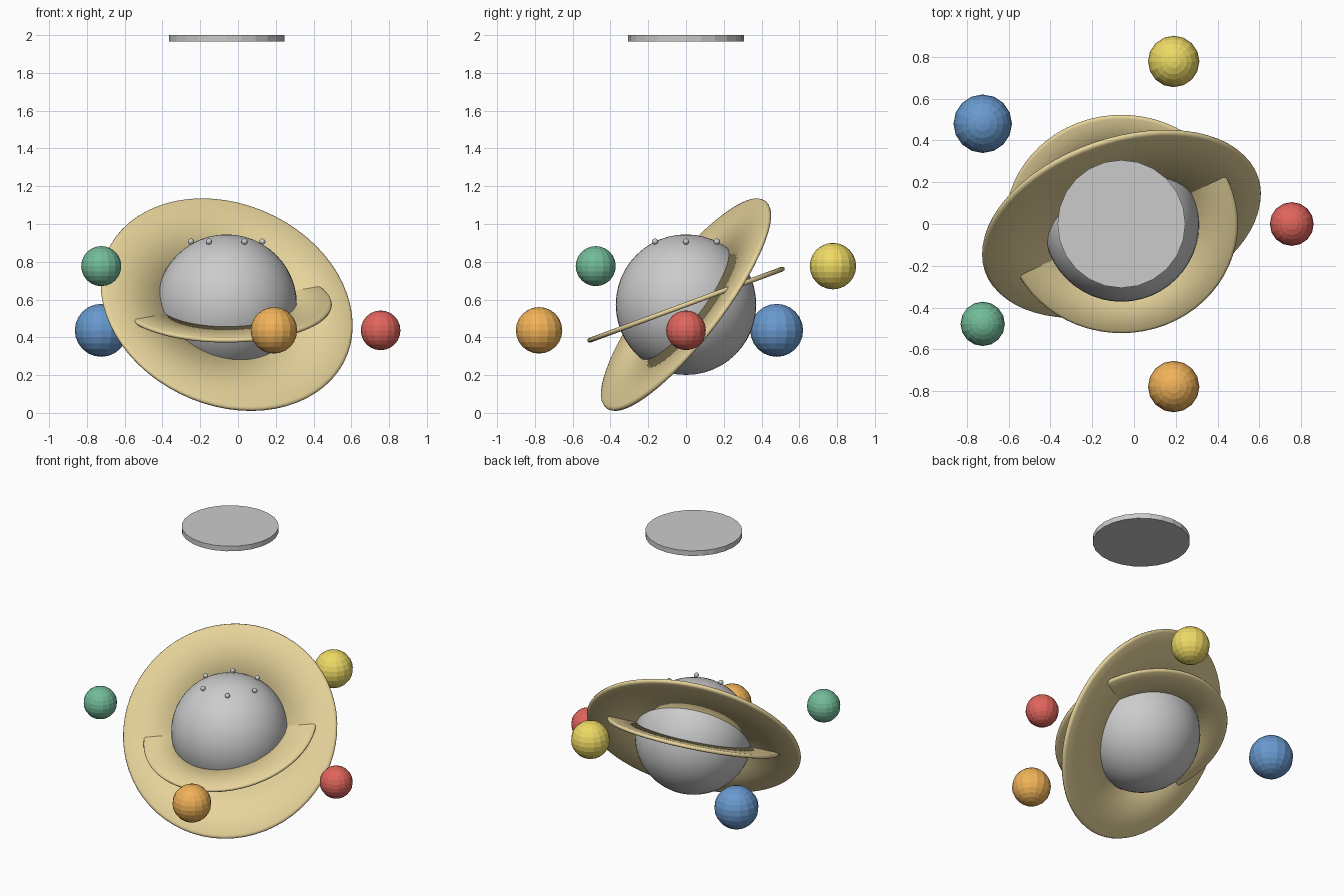
import bpy, math
from mathutils import Vector

if "Cube" in bpy.data.objects:
    bpy.data.objects.remove(bpy.data.objects["Cube"])

CENTRE = Vector((-0.06, 0, 0.573))


def material(name, rgb):
    m = bpy.data.materials.new(name)
    m.diffuse_color = (*rgb, 1)
    m.use_nodes = True
    m.node_tree.nodes["Principled BSDF"].inputs["Base Color"].default_value = m.diffuse_color
    return m


def finish(name, mat=None, smooth=False):
    ob = bpy.context.object
    ob.name = name
    if mat:
        ob.data.materials.append(mat)
    if smooth:
        bpy.ops.object.shade_smooth()
    return ob


def ball(name, loc, r, mat=None, seg=16, rings=12, smooth=False):
    bpy.ops.mesh.primitive_uv_sphere_add(segments=seg, ring_count=rings, radius=r, location=loc)
    return finish(name, mat, smooth)


# Thin tilted ring: a rounded flat cross-section swept around the axis
def ring(name, outer, inner, half, normal, mat):
    b = 0.6 * half
    prof = [(inner, -half), (outer - 2 * b, -half), (outer - b * 0.5, -half * 0.7), (outer, 0),
            (outer - b * 0.5, half * 0.7), (outer - 2 * b, half), (inner, half)]
    n, k = 64, len(prof)
    verts = [(r * math.cos(2 * math.pi * i / n), r * math.sin(2 * math.pi * i / n), z)
             for i in range(n) for r, z in prof]
    faces = [(i * k + j, (i + 1) % n * k + j, (i + 1) % n * k + (j + 1) % k, i * k + (j + 1) % k)
             for i in range(n) for j in range(k)]
    me = bpy.data.meshes.new(name)
    me.from_pydata(verts, [], faces)
    ob = bpy.data.objects.new(name, me)
    bpy.context.collection.objects.link(ob)
    ob.location = CENTRE
    ob.rotation_euler = Vector(normal).to_track_quat('Z', 'Y').to_euler()
    bpy.context.view_layer.objects.active = ob
    bpy.ops.object.select_all(action='DESELECT')
    ob.select_set(True)
    finish(name, mat, True)


# Ceiling plate
bpy.ops.mesh.primitive_cylinder_add(vertices=24, radius=0.306, depth=0.035,
                                    location=(CENTRE.x, 0, 1.9825))
finish("ceiling_plate")

# Main globe with a circle of studs
ball("globe", CENTRE, 0.372, seg=48, rings=24, smooth=True)
for i in range(6):
    a = math.radians(60 * i)
    ball(f"stud_{i}", (CENTRE.x + 0.189 * math.cos(a), 0.189 * math.sin(a), 0.907), 0.016,
         seg=12, rings=8, smooth=True)

# Two crossing rings
sand = material("sand", (0.80, 0.66, 0.33))
ring("large_ring", 0.692, 0.33, 0.015, (0.265, -0.765, 0.587), sand)
t = math.radians(20.3)
ring("small_ring", 0.557, 0.33, 0.013, (0, -math.sin(t), math.cos(t)), sand)

# Small coloured planets
for name, loc, r, rgb in (
        ("red", (0.755, 0, 0.437), 0.105, (0.75, 0.13, 0.11)),
        ("orange", (0.19, -0.778, 0.437), 0.123, (0.88, 0.45, 0.10)),
        ("yellow", (0.19, 0.778, 0.777), 0.123, (0.85, 0.70, 0.13)),
        ("blue", (-0.724, 0.48, 0.437), 0.14, (0.14, 0.32, 0.62)),
        ("green", (-0.724, -0.478, 0.777), 0.106, (0.17, 0.50, 0.32))):
    ball(f"{name}_planet", loc, r, material(name, rgb))
